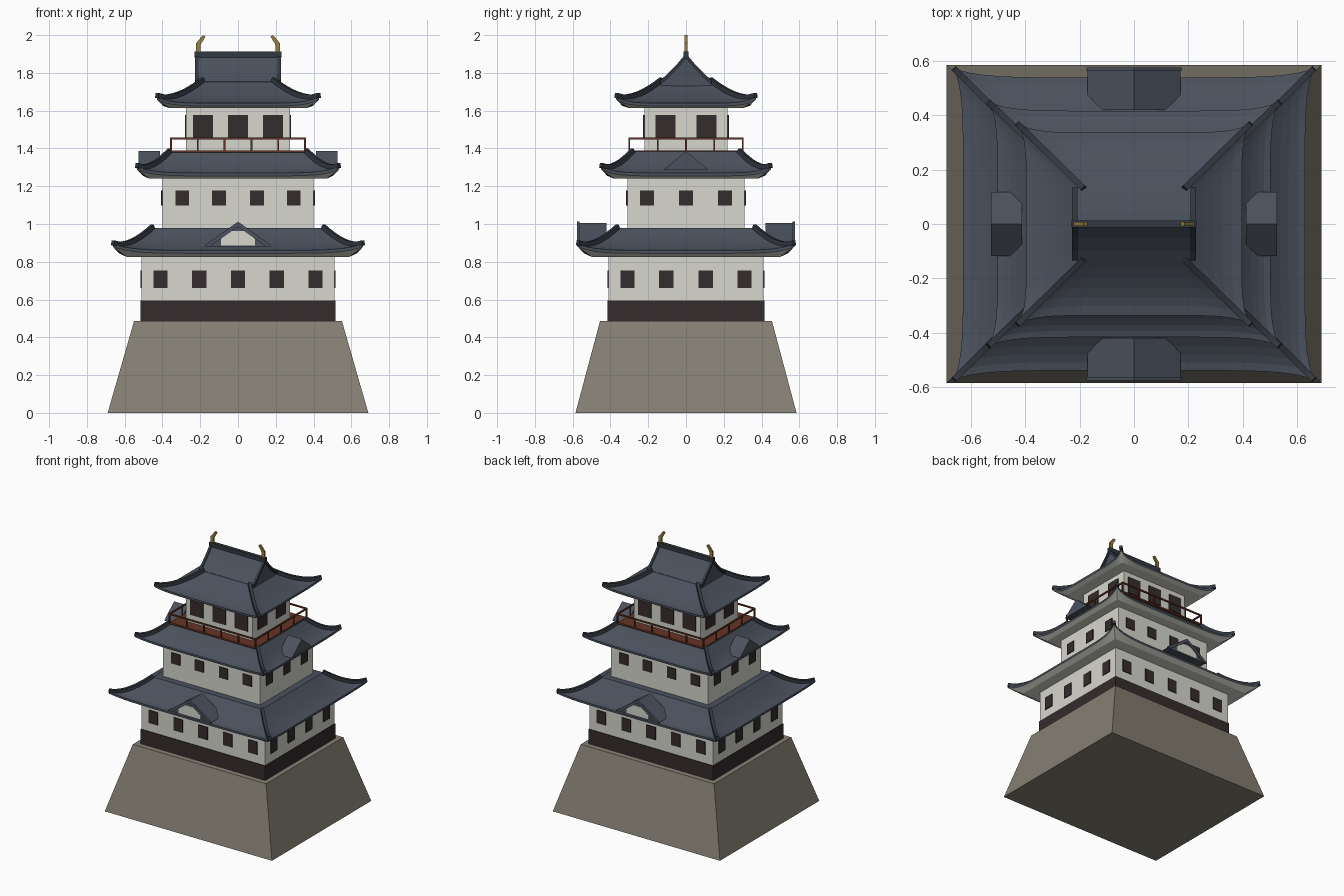
import bpy, bmesh, math
from mathutils import Vector

if "Cube" in bpy.data.objects:
    bpy.data.objects.remove(bpy.data.objects["Cube"])


def material(name, r, g, b):
    m = bpy.data.materials.new(name)
    m.diffuse_color = (r, g, b, 1)
    m.use_nodes = True
    m.node_tree.nodes["Principled BSDF"].inputs["Base Color"].default_value = m.diffuse_color
    return m


STONE = material("stone", 0.235, 0.212, 0.172)
PLASTER = material("white plaster", 0.68, 0.68, 0.62)
DARK = material("dark timber", 0.035, 0.025, 0.026)
TILE = material("slate tile", 0.07, 0.083, 0.11)
RIDGE = material("dark ridge tile", 0.032, 0.038, 0.05)
RED = material("red brown wood", 0.13, 0.035, 0.02)
GOLD = material("gold", 0.32, 0.21, 0.05)


def finish(name, bm, mat):
    bmesh.ops.remove_doubles(bm, verts=bm.verts, dist=1e-5)
    bmesh.ops.recalc_face_normals(bm, faces=bm.faces)
    me = bpy.data.meshes.new(name)
    bm.to_mesh(me)
    bm.free()
    me.materials.append(mat)
    ob = bpy.data.objects.new(name, me)
    bpy.context.collection.objects.link(ob)
    return ob


def loft(name, rings, mat):
    """Closed solid through a list of equal rings."""
    bm = bmesh.new()
    rows = [[bm.verts.new(p) for p in r] for r in rings]
    n = len(rows[0])
    for a, b in zip(rows, rows[1:]):
        for i in range(n):
            bm.faces.new((a[i], a[(i + 1) % n], b[(i + 1) % n], b[i]))
    bm.faces.new(rows[0])
    bm.faces.new(rows[-1])
    return finish(name, bm, mat)


def rect(x, y, z):
    return [(-x, -y, z), (x, -y, z), (x, y, z), (-x, y, z)]


def block(name, x, y, z0, z1, mat):
    return loft(name, [rect(x, y, z0), rect(x, y, z1)], mat)


def box(name, c, size, mat):
    sx, sy, sz = (s / 2 for s in size)
    return loft(name, [[(c[0] + p[0], c[1] + p[1], c[2] + p[2]) for p in rect(sx, sy, z)]
                       for z in (-sz, sz)], mat)


def prism(name, pts, a, b, axis, mat):
    """Extrude a (horizontal, z) profile along x or y from a to b."""
    put = (lambda h, z, d: (d, h, z)) if axis == "x" else (lambda h, z, d: (h, d, z))
    return loft(name, [[put(h, z, d) for h, z in pts] for d in (a, b)], mat)


def sweep(name, path, w, h, mat):
    """Rectangular bar along a path."""
    rings = []
    for i, p in enumerate(path):
        t = path[min(i + 1, len(path) - 1)] - path[max(i - 1, 0)]
        side = t.cross(Vector((0, 0, 1))).normalized() * w / 2
        up = side.cross(t).normalized() * h / 2
        rings.append([p + side + up, p - side + up, p - side - up, p + side - up])
    return loft(name, rings, mat)


def windows(name, xs, ys, wx, wy, z0, z1, w):
    """Thin dark plates on all four walls."""
    z, h = (z0 + z1) / 2, z1 - z0
    for s in (-1, 1):
        for x in xs:
            box(name, (x, s * (wy + 0.002), z), (w, 0.009, h), DARK)
        for y in ys:
            box(name, (s * (wx + 0.002), y, z), (0.009, w, h), DARK)


def roof(name, top, eave, ring, wall, zt, ze, zb, flare=0.033, lift=0.035):
    """Curved hipped skirt with upturned corners, white soffit and hip ridges."""
    N, M, FASCIA = 20, 6, 0.015

    def point(u, v, k):
        # k = 0 for the front run, 1 for the side run
        t0, t1, e0, e1 = top[k], top[1 - k], eave[k] + flare, eave[1 - k]
        c = abs(u) ** 7
        z = zt - (zt - ze) * (1 - (1 - v) ** 1.6) + lift * c * v ** 3
        return u * (t0 + (e0 - t0) * v), -(t1 + (e1 - t1) * v + flare * v * c), z

    def place(p, k, s):
        return (s * p[0], s * p[1], p[2]) if k == 0 else (-s * p[1], s * p[0], p[2])

    us = [math.copysign(1 - (1 - abs(t)) ** 1.5, t) for t in (2 * i / N - 1 for i in range(N + 1))]
    tiles, soffit = bmesh.new(), bmesh.new()

    def strip(bm, rows, k, s):
        vs = [[bm.verts.new(place(p, k, s)) for p in r] for r in rows]
        for a, b in zip(vs, vs[1:]):
            for i in range(N):
                bm.faces.new((a[i], a[i + 1], b[i + 1], b[i]))

    for k in (0, 1):
        for s in (-1, 1):
            rows = [[point(u, j / M, k) for u in us] for j in range(M + 1)]
            low = [(x, y, z - FASCIA) for x, y, z in rows[-1]]
            strip(tiles, rows + [low], k, s)
            flat = [[(u * r[k], -r[1 - k], zb) for u in us] for r in (ring, wall)]
            strip(soffit, [low] + flat, k, s)
    tiles.faces.new([tiles.verts.new(p) for p in rect(*top, zt)])
    finish(name + "_tiles", tiles, TILE)
    finish(name + "_soffit", soffit, PLASTER)
    # Hip ridges
    for sx in (-1, 1):
        for sy in (-1, 1):
            path = []
            for j in range(9):
                x, y, z = point(1, j / 8, 0)
                path.append(Vector((sx * x, -sy * y, z + 0.006)))
            sweep(name + "_hip_ridge", path, 0.022, 0.026, RIDGE)


# Stone base and dark plinth
loft("stone_base", [rect(0.69, 0.585, 0), rect(0.55, 0.455, 0.487)], STONE)
block("timber_plinth", 0.515, 0.415, 0.48, 0.595, DARK)

# Three storeys of plaster walls
block("lower_wall", 0.51, 0.41, 0.595, 0.83, PLASTER)
block("middle_wall", 0.40, 0.31, 0.95, 1.245, PLASTER)
block("upper_wall", 0.275, 0.22, 1.37, 1.62, PLASTER)
windows("lower_window", [-0.41, -0.205, 0, 0.205, 0.41], [-0.31, -0.105, 0.105, 0.31],
        0.51, 0.41, 0.66, 0.755, 0.075)
windows("middle_window", [-0.295, -0.1, 0.1, 0.295], [-0.206, 0, 0.206],
        0.40, 0.31, 1.097, 1.177, 0.073)
windows("upper_window", [-0.185, 0, 0.185], [-0.108, 0.108],
        0.275, 0.22, 1.45, 1.577, 0.107)

# Skirt roofs
roof("lower_roof", (0.45, 0.36), (0.63, 0.54), (0.59, 0.50), (0.505, 0.405), 0.98, 0.86, 0.826)
roof("middle_roof", (0.36, 0.28), (0.503, 0.417), (0.47, 0.38), (0.395, 0.305), 1.383, 1.27, 1.24)
roof("top_roof", (0.185, 0.13), (0.397, 0.337), (0.36, 0.30), (0.27, 0.215), 1.757, 1.64, 1.613)

# Upper gable with barge boards and ridge beam
slope = [(0, 1.895), (0.05, 1.835), (0.1, 1.784), (0.135, 1.755)]
half = slope + [(0.135, 1.72)]
prism("upper_gable", half + [(-y, z) for y, z in half[:0:-1]], -0.215, 0.215, "x", TILE)
outer = [(y, z + 0.008) for y, z in slope]
inner = [(y, z - 0.016) for y, z in slope]
for s in (-1, 1):
    for m in (-1, 1):
        prism("gable_barge_board", [(m * y, z) for y, z in outer + inner[::-1]],
              s * 0.209, s * 0.228, "x", RIDGE)
box("ridge_beam", (0, 0, 1.897), (0.46, 0.026, 0.03), RIDGE)

# Gold ridge finials
for s in (-1, 1):
    prism("ridge_finial", [(s * x, z) for x, z in [
        (0.222, 1.91), (0.222, 1.957), (0.186, 2.0), (0.172, 1.992), (0.198, 1.95), (0.198, 1.91)]],
        -0.007, 0.007, "y", GOLD)

# Dormer gables: white-fronted on the lower roof, plain on the middle roof
panel = [(-0.09, 0.887), (0.09, 0.887), (0.09, 0.921), (0.037, 0.962), (-0.037, 0.962), (-0.09, 0.921)]
for s in (-1, 1):
    prism("front_dormer", [(-0.172, 0.882), (0.172, 0.882), (0, 1.004)], s * 0.42, s * 0.566, "y", TILE)
    prism("dormer_panel", panel, s * 0.562, s * 0.57, "y", PLASTER)
    for m in (-1, 1):
        prism("dormer_barge_board", [(m * x, z) for x, z in [
            (0, 1.012), (0.175, 0.888), (0.175, 0.88), (0.15, 0.88), (0, 0.985)]],
            s * 0.563, s * 0.576, "y", TILE)
    prism("side_dormer", [(-0.118, 1.288), (0.118, 1.288), (0, 1.386)], s * 0.412, s * 0.527, "x", TILE)

# Balcony deck and railing
block("balcony_deck", 0.355, 0.30, 1.378, 1.39, RED)
for s in (-1, 1):
    box("balcony_rail", (0, s * 0.30, 1.453), (0.72, 0.01, 0.01), RED)
    box("balcony_rail", (s * 0.355, 0, 1.453), (0.01, 0.61, 0.01), RED)
    for i in range(6):
        box("balcony_post", (-0.355 + 0.142 * i, s * 0.30, 1.42), (0.009, 0.009, 0.066), RED)
    for i in range(1, 4):
        box("balcony_post", (s * 0.355, -0.30 + 0.15 * i, 1.42), (0.009, 0.009, 0.066), RED)
